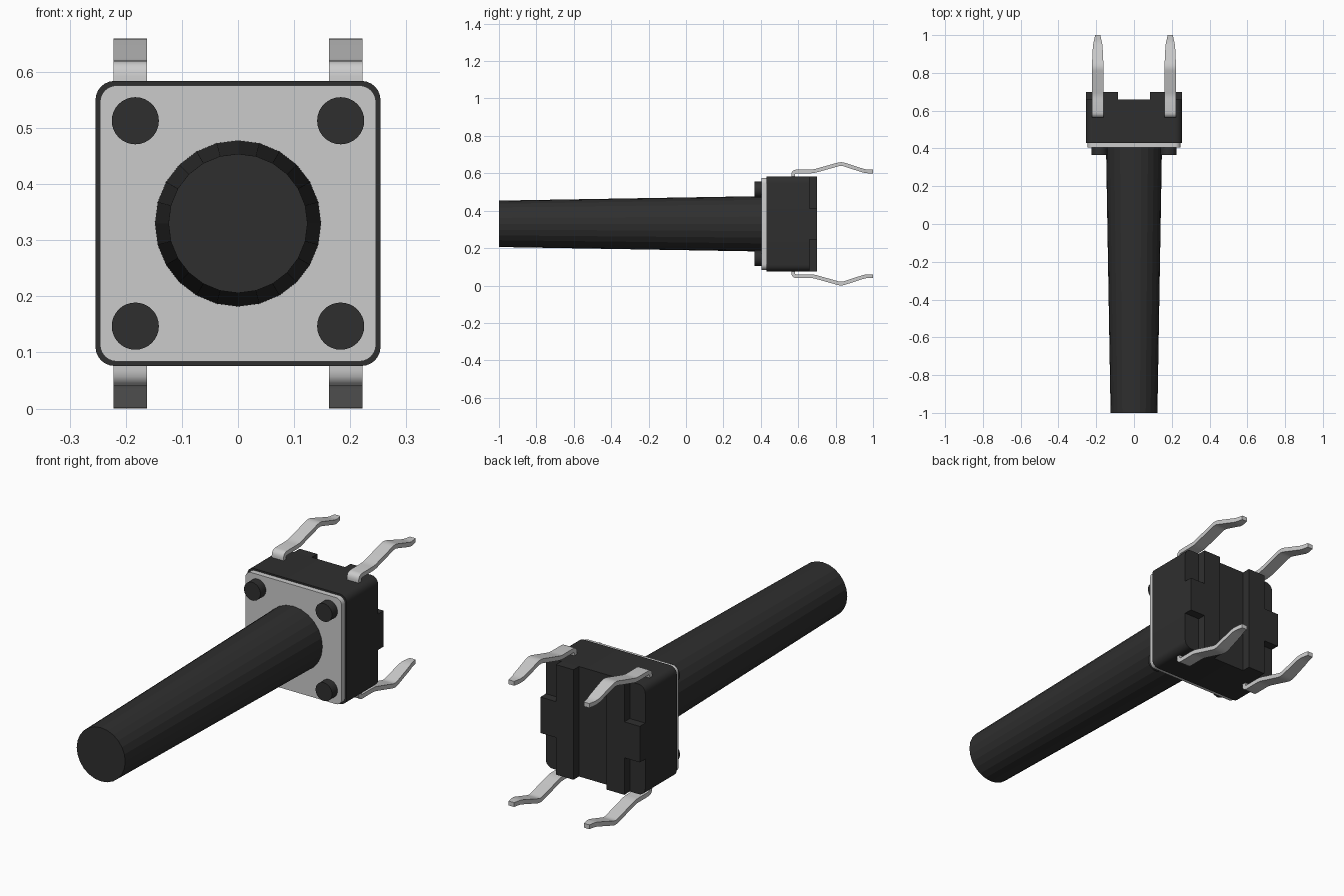
import bpy, bmesh, math
from mathutils import Vector

if "Cube" in bpy.data.objects:
    bpy.data.objects.remove(bpy.data.objects["Cube"])

CZ = 0.33  # height of the switch axis

dark = bpy.data.materials.new("black_plastic")
dark.diffuse_color = (0.028, 0.028, 0.028, 1)
dark.use_nodes = True
dark.node_tree.nodes["Principled BSDF"].inputs["Base Color"].default_value = dark.diffuse_color


def finish(name, bm, mat=None, smooth=None):
    bmesh.ops.recalc_face_normals(bm, faces=bm.faces)
    me = bpy.data.meshes.new(name)
    bm.to_mesh(me)
    bm.free()
    ob = bpy.data.objects.new(name, me)
    bpy.context.collection.objects.link(ob)
    if mat:
        me.materials.append(mat)
    if smooth:
        bpy.ops.object.select_all(action='DESELECT')
        ob.select_set(True)
        bpy.context.view_layer.objects.active = ob
        bpy.ops.object.shade_smooth_by_angle(angle=math.radians(smooth))
    return ob


def loft(name, rings, mat=None, smooth=None):
    """Skin a list of equal-length vertex rings and cap both ends."""
    bm = bmesh.new()
    vs = [[bm.verts.new(p) for p in r] for r in rings]
    n = len(vs[0])
    for a, b in zip(vs, vs[1:]):
        for i in range(n):
            j = (i + 1) % n
            bm.faces.new((a[i], a[j], b[j], b[i]))
    bm.faces.new(vs[0])
    bm.faces.new(vs[-1])
    return finish(name, bm, mat, smooth)


def prism(name, pts, y0, y1, mat=None, smooth=None):
    """Extrude an (x, z) outline, z measured from the axis, along y."""
    return loft(name, [[(x, y, CZ + z) for x, z in pts] for y in (y0, y1)], mat, smooth)


def circle(r, n, cx=0, cz=0):
    return [(cx + r * math.cos(2 * math.pi * i / n), cz + r * math.sin(2 * math.pi * i / n))
            for i in range(n)]


def rounded_square(h, r, steps=6):
    pts = []
    for k, (sx, sz) in enumerate(((1, 1), (-1, 1), (-1, -1), (1, -1))):
        for i in range(steps + 1):
            a = math.pi / 2 * (k + i / steps)
            pts.append((sx * (h - r) + r * math.cos(a), sz * (h - r) + r * math.sin(a)))
    return pts


def fillet(path, t, steps=4):
    """Round the inner corners of a (y, z) path over a distance t."""
    out = [path[0]]
    for p, c, q in zip(path, path[1:], path[2:]):
        a = c + (p - c).normalized() * t
        b = c + (q - c).normalized() * t
        for i in range(steps + 1):
            u = i / steps
            out.append(a * (1 - u) ** 2 + c * 2 * u * (1 - u) + b * u ** 2)
    return out + [path[-1]]


# housing and metal cover plate
prism("housing", rounded_square(0.254, 0.034), 0.43, 0.66, dark, 30)
prism("cover_plate", rounded_square(0.246, 0.03), 0.405, 0.43, None, 30)

# tapered push stem
loft("push_stem", [[(x, y, CZ + z) for x, z in circle(r, 24)]
                   for y, r in ((0.405, 0.148), (-1.0, 0.124))], dark)

# corner studs
for sx in (-1, 1):
    for sz in (-1, 1):
        prism("corner_stud", circle(0.042, 32, sx * 0.183, sz * 0.183), 0.365, 0.405, dark, 30)

# raised back rails, each with a side tab at mid height
rail = [(0.085, -0.254), (0.175, -0.254), (0.175, -0.083), (0.254, -0.083),
        (0.254, 0.083), (0.175, 0.083), (0.175, 0.254), (0.085, 0.254)]
for s in (-1, 1):
    prism("back_rail", [(s * x, z) for x, z in rail], 0.66, 0.70, dark)

# kinked contact pins with pointed tips
path = fillet([Vector(p) for p in ((0.573, 0.23), (0.573, 0.28), (0.68, 0.28),
                                   (0.83, 0.322), (0.96, 0.28), (1.0, 0.28))], 0.018)
for sx in (-1, 1):
    for sz in (-1, 1):
        rings = []
        for i, p in enumerate(path):
            d = (path[min(i + 1, len(path) - 1)] - path[max(i - 1, 0)]).normalized()
            nrm = Vector((-d.y, d.x)) * 0.01
            w = 0.03 - 0.016 * max(0, (p.x - 0.92) / 0.08)
            rings.append([(sx * 0.192 + k * w, (p + e * nrm).x, CZ + sz * (p + e * nrm).y)
                          for k, e in ((-1, -1), (1, -1), (1, 1), (-1, 1))])
        loft("contact_pin", rings, None, 30)
